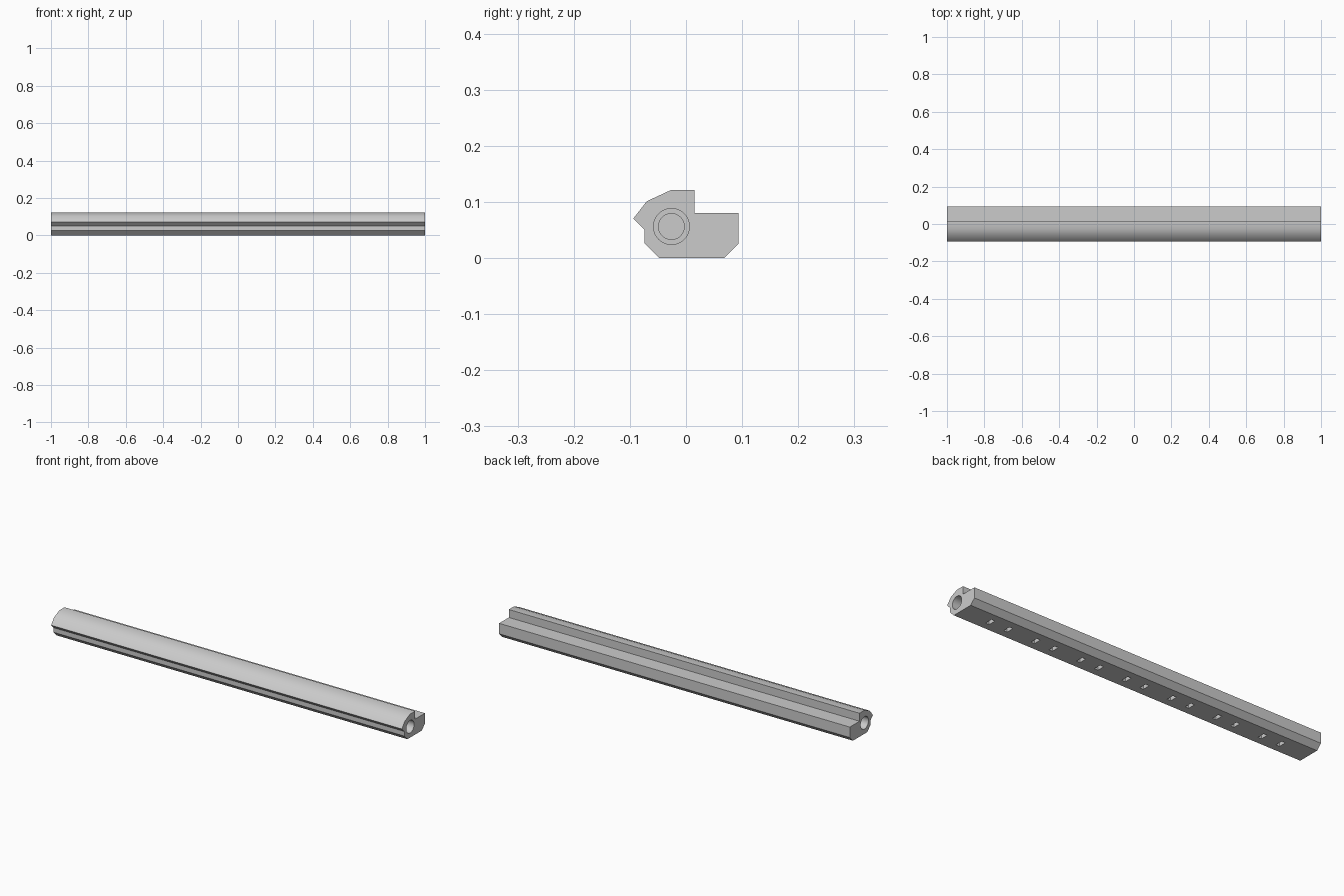
import bpy, bmesh, math
from mathutils import Matrix

cube = bpy.data.objects.get("Cube")
if cube:
    bpy.data.objects.remove(cube, do_unlink=True)

grey = bpy.data.materials.new("light_grey")
grey.use_nodes = True
colour = (0.6, 0.6, 0.6, 1)
grey.diffuse_color = colour
grey.node_tree.nodes["Principled BSDF"].inputs["Base Color"].default_value = colour


def make_object(name, bm):
    bmesh.ops.recalc_face_normals(bm, faces=bm.faces)
    mesh = bpy.data.meshes.new(name)
    bm.to_mesh(mesh)
    bm.free()
    mesh.materials.append(grey)
    obj = bpy.data.objects.new(name, mesh)
    bpy.context.collection.objects.link(obj)
    return obj


def cut(target, cutter):
    mod = target.modifiers.new(cutter.name, 'BOOLEAN')
    mod.operation = 'DIFFERENCE'
    mod.solver = 'EXACT'
    mod.object = cutter
    bpy.context.view_layer.objects.active = target
    bpy.ops.object.modifier_apply(modifier=mod.name)
    bpy.data.objects.remove(cutter, do_unlink=True)


# Bar: cross-section in y, z swept along x
profile = [(-0.048, 0), (0.068, 0), (0.094, 0.026), (0.094, 0.08),
           (0.015, 0.08), (0.015, 0.121), (-0.027, 0.121), (-0.07, 0.101),
           (-0.094, 0.07), (-0.074, 0.05), (-0.074, 0.026)]
bm = bmesh.new()
section = bm.faces.new([bm.verts.new((-1, y, z)) for y, z in profile])
swept = bmesh.ops.extrude_face_region(bm, geom=[section], use_keep_orig=True)
verts = [v for v in swept["geom"] if isinstance(v, bmesh.types.BMVert)]
bmesh.ops.translate(bm, vec=(2, 0, 0), verts=verts)
bar = make_object("bar", bm)

# Stepped blind bore in both ends
for radius, depth in ((0.032, 0.12), (0.023, 0.25)):
    bm = bmesh.new()
    for end in (-1, 1):
        place = Matrix.Translation((end, -0.026, 0.056)) @ Matrix.Rotation(math.pi / 2, 4, 'Y')
        bmesh.ops.create_cone(bm, cap_ends=True, segments=48, radius1=radius,
                              radius2=radius, depth=2 * depth, matrix=place)
    cut(bar, make_object("bore_cutter", bm))

# Seven pairs of small slots in the underside
bm = bmesh.new()
for i in range(-3, 4):
    for side in (-1, 1):
        place = Matrix.Translation((i * 0.262 + side * 0.052, 0.01, 0))
        bmesh.ops.create_cube(bm, size=1, matrix=place @ Matrix.Diagonal((0.02, 0.04, 0.04, 1)))
cut(bar, make_object("slot_cutter", bm))

# Smooth the rounded top and bore, keep the other edges sharp
bpy.ops.object.select_all(action='DESELECT')
bar.select_set(True)
bpy.context.view_layer.objects.active = bar
bpy.ops.object.shade_smooth_by_angle(angle=math.radians(32))
